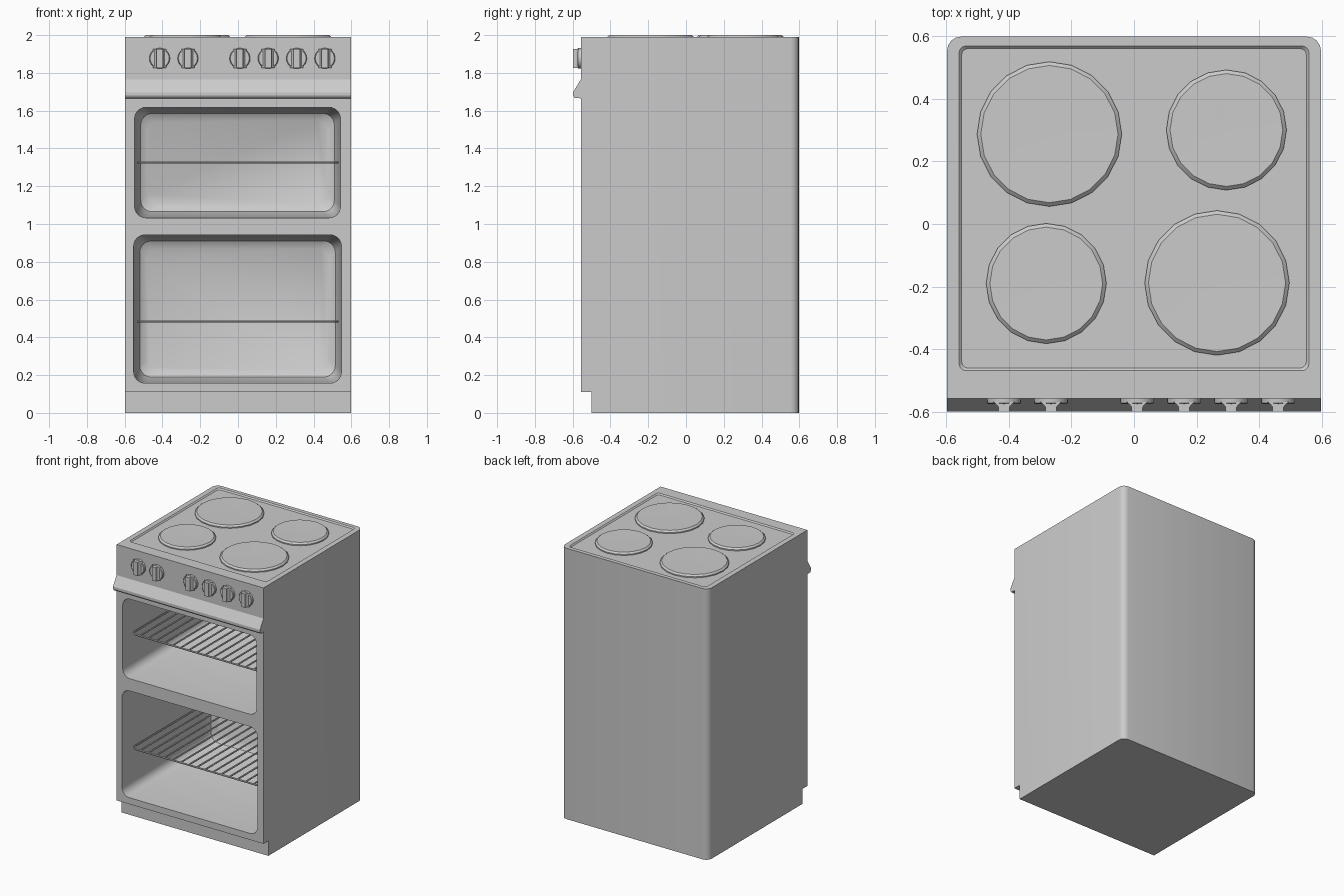
import bpy, bmesh
from math import sin, cos, pi, radians

if "Cube" in bpy.data.objects:
    bpy.data.objects.remove(bpy.data.objects["Cube"])


def finish(name, bm, smooth=True):
    bmesh.ops.recalc_face_normals(bm, faces=bm.faces)
    me = bpy.data.meshes.new(name)
    bm.to_mesh(me)
    bm.free()
    ob = bpy.data.objects.new(name, me)
    bpy.context.collection.objects.link(ob)
    if smooth:
        shade(ob)
    return ob


def activate(ob):
    bpy.ops.object.select_all(action='DESELECT')
    ob.select_set(True)
    bpy.context.view_layer.objects.active = ob


def shade(ob, angle=35):
    activate(ob)
    bpy.ops.object.shade_smooth_by_angle(angle=radians(angle))


def loft(name, rings, smooth=True):
    """Skin a closed solid through rings of equal point count."""
    bm = bmesh.new()
    rows = [[bm.verts.new(p) for p in r] for r in rings]
    n = len(rows[0])
    for a, b in zip(rows, rows[1:]):
        for i in range(n):
            j = (i + 1) % n
            bm.faces.new((a[i], a[j], b[j], b[i]))
    bm.faces.new(rows[0][::-1])
    bm.faces.new(rows[-1])
    return finish(name, bm, smooth)


def rounded(x0, x1, z0, z1, r, n=6):
    """Outline of a rounded rectangle as 2D points."""
    pts = []
    for k, (cx, cz) in enumerate([(x1 - r, z1 - r), (x0 + r, z1 - r),
                                  (x0 + r, z0 + r), (x1 - r, z0 + r)]):
        for i in range(n + 1):
            a = (k + i / n) * pi / 2
            pts.append((cx + r * cos(a), cz + r * sin(a)))
    return pts


def cut(body, cutter):
    cutter.hide_render = True
    m = body.modifiers.new("cut", 'BOOLEAN')
    m.operation = 'DIFFERENCE'
    m.solver = 'EXACT'
    m.object = cutter
    activate(body)
    bpy.ops.object.modifier_apply(modifier=m.name)
    bpy.data.objects.remove(cutter, do_unlink=True)


W, FRONT, BACK, TOP = 0.597, -0.557, 0.598, 1.99

# cabinet: square front corners, rounded back corners
R = 0.045
outline = [(-W, FRONT), (W, FRONT)]
for k, cx in enumerate((W - R, -W + R)):
    for i in range(5):
        a = (k + i / 4) * pi / 2
        outline.append((cx + R * cos(a), BACK - R + R * sin(a)))
body = loft("cabinet", [[(x, y, z) for x, y in outline] for z in (0, TOP)], False)

# plinth step
step = [(-1, -0.8), (1, -0.8), (1, -0.5), (-1, -0.5)]
cut(body, loft("plinth_cutter", [[(x, y, z) for x, y in step] for z in (-0.2, 0.11)], False))


# oven cavities, narrowing slightly at the back
def cavity(x0, x1, z0, z1):
    rings = []
    for y, d in ((-0.7, 0), (0.38, 0.02), (0.43, 0.035), (0.455, 0.07)):
        rings.append([(x, y, z) for x, z in rounded(x0 + d, x1 - d, z0 + d, z1 - d, 0.06)])
    return loft("cavity_cutter", rings, False)


cut(body, cavity(-0.55, 0.545, 1.03, 1.62))
cut(body, cavity(-0.555, 0.55, 0.155, 0.945))

# shallow hob well
cut(body, loft("hob_cutter", [
    [(x, y, z) for x, y in rounded(-0.55 - d, 0.55 + d, -0.46 - d, 0.56 + d, 0.02, 3)]
    for z, d in ((1.981, 0), (1.99, 0.008), (2.05, 0.008))], False))
shade(body)

# handle lip under the control panel
lip = [(-0.55, 1.765), (FRONT, 1.765), (-0.598, 1.697), (-0.598, 1.68),
       (-0.59, 1.667), (-0.55, 1.665)]
loft("fascia_lip", [[(x, y, z) for y, z in lip] for x in (-W, W)], False)

# hotplates
for i, (px, py, r) in enumerate([(-0.27, 0.287, 0.231), (0.295, 0.3, 0.192),
                                 (-0.28, -0.19, 0.192), (0.265, -0.188, 0.231)]):
    rings = []
    for dr, z in ((0, 1.975), (0, 1.989), (-0.012, 2.0), (-0.02, 2.0),
                  (-r * 0.75, 1.997)):
        rings.append([(px + (r + dr) * cos(a), py + (r + dr) * sin(a), z)
                      for a in (2 * pi * k / 20 + pi / 2 for k in range(20))])
    loft(f"hotplate_{i + 1}", rings)

# control knobs: round base with a flared grip bar
grip = [(0.036, -0.568), (0.024, -0.576), (0.018, -0.584), (0.017, -0.598)]
grip = grip + [(-x, y) for x, y in reversed(grip)]
for i, kx in enumerate((-0.415, -0.265, 0.01, 0.16, 0.31, 0.46)):
    kz = 1.877
    loft(f"knob_base_{i + 1}", [
        [(kx + r * cos(a), y, kz + r * sin(a)) for a in (2 * pi * k / 24 for k in range(24))]
        for y, r in ((-0.55, 0.055), (-0.571, 0.054), (-0.574, 0.05))])
    loft(f"knob_grip_{i + 1}", [[(kx + x, y, z) for x, y in grip]
                               for z in (kz - 0.05, kz + 0.05)])

# wire oven racks
for name, z in (("upper_rack", 1.325), ("lower_rack", 0.483)):
    cu = bpy.data.curves.new(name, 'CURVE')
    cu.dimensions = '3D'
    cu.bevel_depth = 0.006
    cu.bevel_resolution = 1
    cu.use_fill_caps = True
    y0, y1, hw = -0.48, 0.42, 0.528
    paths = [(rounded(-hw, hw, y0, y1, 0.04, 4), True)]
    for k in range(1, 16):
        x = -hw + 2 * hw * k / 16
        paths.append(([(x, y0), (x, y1)], False))
    for pts, closed in paths:
        s = cu.splines.new('POLY')
        s.points.add(len(pts) - 1)
        for p, (x, y) in zip(s.points, pts):
            p.co = (x, y, z, 1)
        s.use_cyclic_u = closed
    ob = bpy.data.objects.new(name, cu)
    bpy.context.collection.objects.link(ob)
    activate(ob)
    bpy.ops.object.convert(target='MESH')
    shade(bpy.context.object, 50)
